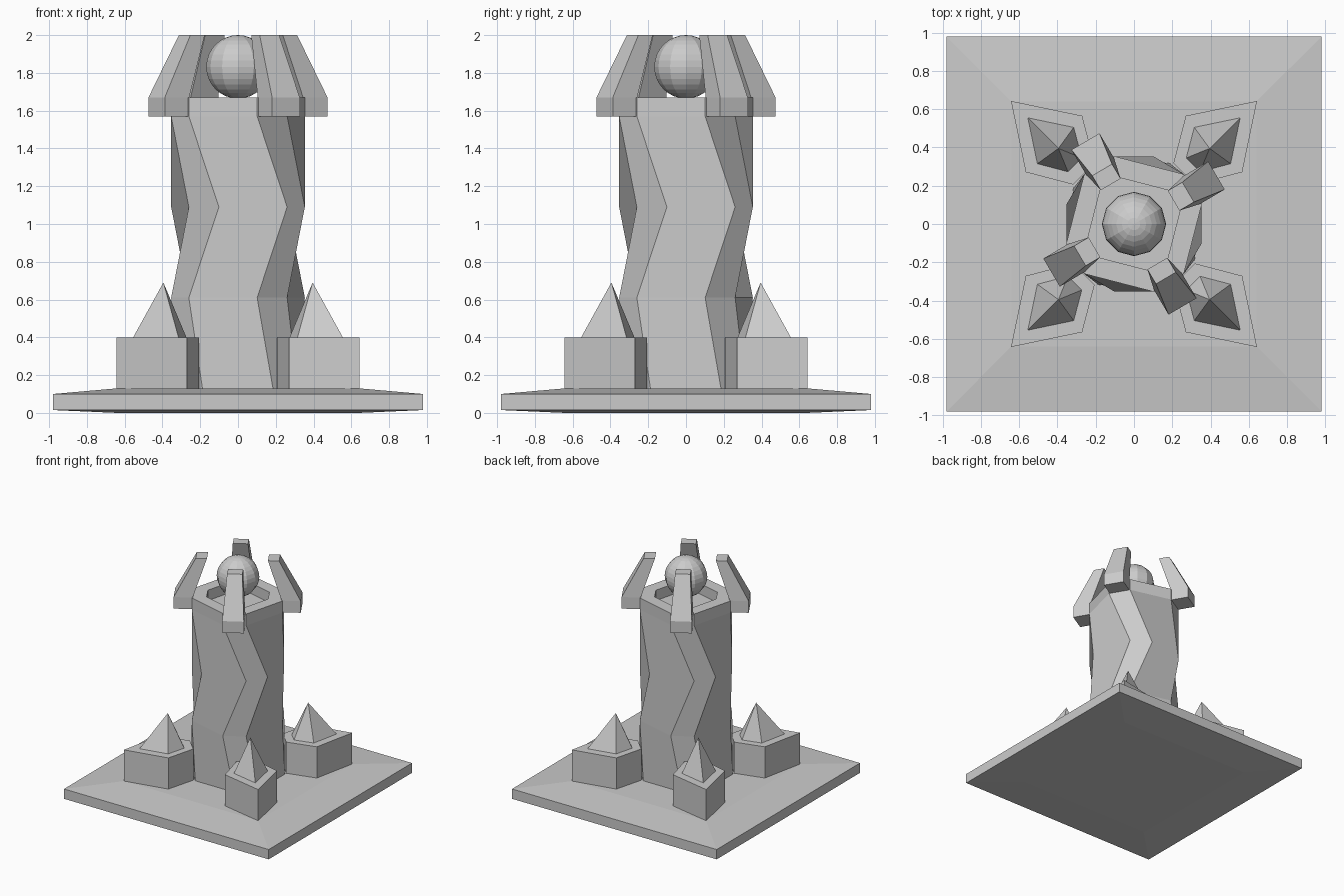
import bpy, bmesh
from math import sin, cos, radians
from mathutils import Matrix

if "Cube" in bpy.data.objects:
    bpy.data.objects.remove(bpy.data.objects["Cube"])


def loft(name, rings):
    """Skin equal-length rings of points, capping both ends; a one-point last ring makes an apex."""
    bm = bmesh.new()
    loops = [[bm.verts.new(p) for p in ring] for ring in rings]
    for a, b in zip(loops, loops[1:]):
        n = len(a)
        for i in range(n):
            j = (i + 1) % n
            if len(b) == 1:
                bm.faces.new((a[i], a[j], b[0]))
            else:
                bm.faces.new((a[i], a[j], b[j], b[i]))
    bm.faces.new(loops[0][::-1])
    if len(loops[-1]) > 2:
        bm.faces.new(loops[-1])
    bmesh.ops.recalc_face_normals(bm, faces=bm.faces)
    mesh = bpy.data.meshes.new(name)
    bm.to_mesh(mesh)
    bm.free()
    ob = bpy.data.objects.new(name, mesh)
    bpy.context.collection.objects.link(ob)
    return ob


def square(h, z):
    return [(-h, -h, z), (h, -h, z), (h, h, z), (-h, h, z)]


def octagon(r, turn, z):
    # four wide and four narrow sides
    angles = [radians(90 * k + s * 30.5 + turn) for k in range(4) for s in (-1, 1)]
    return [(r * cos(a), r * sin(a), z) for a in angles]


def four_around(name, rings, offset=0):
    for k in range(4):
        turn = Matrix.Rotation(radians(90 * k + offset), 4, 'Z')
        loft(f"{name}_{k + 1}", [[turn @ Matrix.Translation(p).translation for p in r] for r in rings])


# Base slab with shallow bevelled top and underside
loft("base_slab", [square(0.64, 0), square(0.98, 0.015), square(0.98, 0.10), square(0.64, 0.13)])

# Zigzag column with a recessed top
R, T = 0.368, 14.5
loft("column", [octagon(R, 0, 0.12), octagon(R, -T, 0.61), octagon(R, T, 1.09),
                octagon(R, -T, 1.57), octagon(R, -T, 1.67),
                octagon(0.25, -T, 1.67), octagon(0.25, -T, 1.58)])

# Kite-shaped corner blocks and their spikes
KITE = [(0.16, 0.16), (-0.08, 0.11), (-0.122, -0.05), (-0.05, -0.122), (0.11, -0.08)]


def kite(s, z):
    return [(0.395 + x * s, 0.395 + y * s, z) for x, y in KITE]


four_around("corner_block", [kite(1.55, 0.12), kite(1.55, 0.40)])
four_around("corner_spike", [kite(1, 0.40), [(0.395, 0.395, 0.69)]])


# Claws leaning in over the ball
def claw_ring(r0, r1, w, z):
    return [(r0, -w / 2, z), (r1, -w / 2, z), (r1, w / 2, z), (r0, w / 2, z)]


four_around("claw", [claw_ring(0.35, 0.50, 0.17, 1.57), claw_ring(0.35, 0.50, 0.17, 1.67),
                     claw_ring(0.24, 0.328, 0.12, 2.0)], 45 - T)

# Ball held above the column
bpy.ops.mesh.primitive_uv_sphere_add(segments=12, ring_count=16, radius=0.168, location=(0, 0, 1.832))
bpy.context.object.name = "ball"
